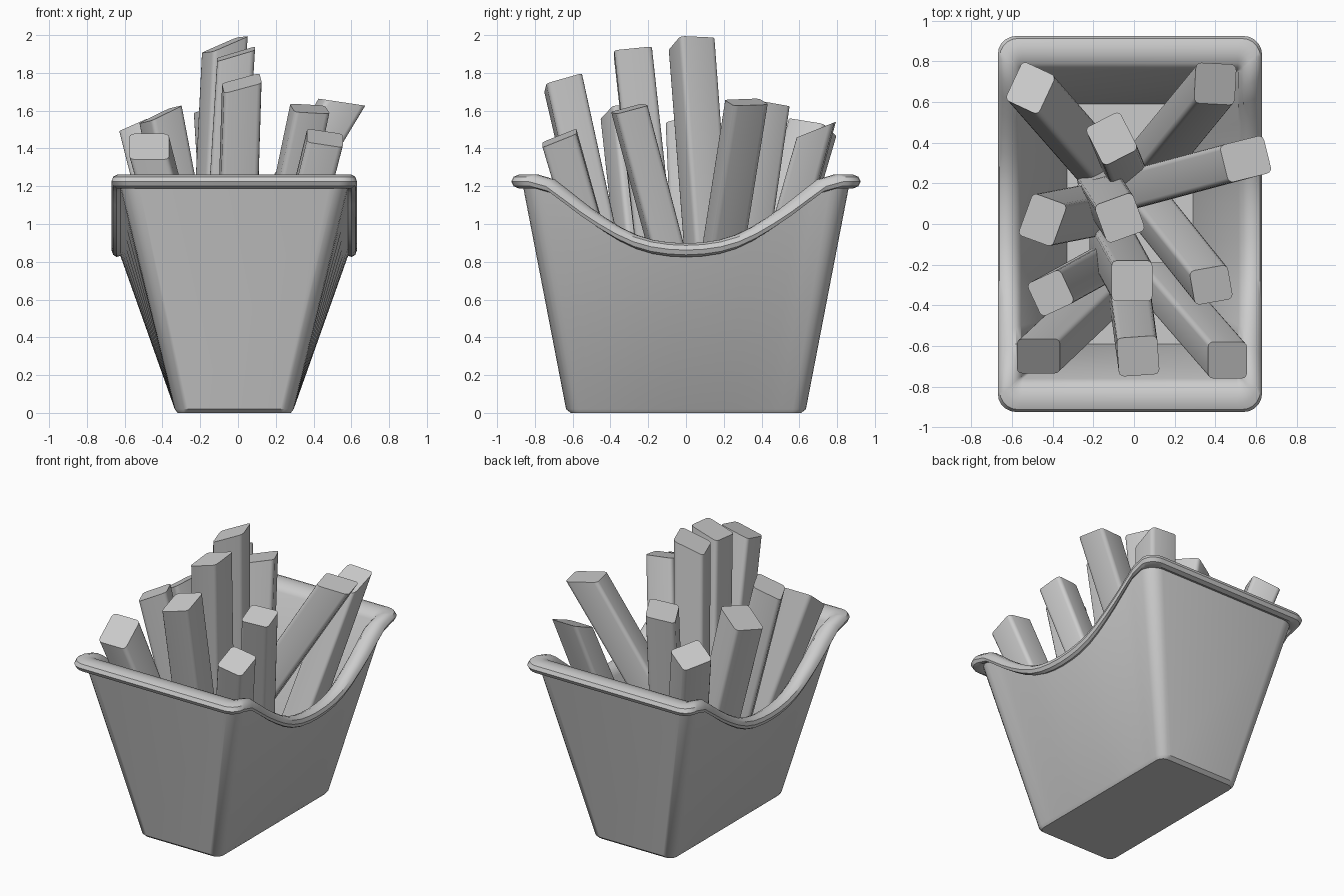
import bpy, bmesh, math
from mathutils import Matrix, Vector

if "Cube" in bpy.data.objects:
    bpy.data.objects.remove(bpy.data.objects["Cube"])

CX = -0.02  # container centre in x


def finish(bm, name, angle):
    bmesh.ops.recalc_face_normals(bm, faces=bm.faces)
    me = bpy.data.meshes.new(name)
    bm.to_mesh(me)
    bm.free()
    ob = bpy.data.objects.new(name, me)
    bpy.context.collection.objects.link(ob)
    bpy.ops.object.select_all(action='DESELECT')
    ob.select_set(True)
    bpy.context.view_layer.objects.active = ob
    bpy.ops.object.shade_smooth_by_angle(angle=math.radians(angle))
    return ob


# Height of the scooped rim along the long sides
RIM = [(0, .862), (.11, .867), (.22, .885), (.32, .92), (.4, .962), (.5, 1.022),
       (.6, 1.09), (.7, 1.168), (.77, 1.215), (.82, 1.225), (2, 1.225)]


def rim_z(y):
    y = abs(y)
    for (a, za), (b, zb) in zip(RIM, RIM[1:]):
        if y <= b:
            return za + (zb - za) * (y - a) / (b - a)


# Rounded rectangle ring: follow = 1 follows the scooped rim, 0 stays level
def ring(bm, hx, hy, r, z, follow, arc=5, side=18):
    pts = []
    for k, (sx, sy) in enumerate([(1, 1), (-1, 1), (-1, -1), (1, -1)]):
        for i in range(arc + 1):
            a = math.pi / 2 * (k + i / arc)
            pts.append((sx * (hx - r) + r * math.cos(a), sy * (hy - r) + r * math.sin(a), .84))
        if k in (1, 3):  # long sides
            for i in range(1, side):
                t = 1 - 2 * i / side
                if k == 3:
                    t = -t
                pts.append((-hx if k == 1 else hx, t * (hy - r), t * .84))
    return [bm.verts.new((x + CX, y, z + follow * rim_z(u))) for x, y, u in pts]


# Container: outer wall, rolled rim and inner wall in one loft
bm = bmesh.new()
profile = [(.30, .61, .05, 0, 0), (.315, .635, .07, .02, 0),
           (.603, .862, .10, -.03, 1),
           (.622, .885, .09, -.037, 1), (.641, .913, .09, -.025, 1), (.65, .925, .09, 0, 1),
           (.641, .913, .09, .025, 1), (.62, .885, .09, .036, 1), (.59, .84, .06, .036, 1),
           (.56, .79, .03, .022, 1), (.535, .76, .01, -.01, 1),
           (.31, .59, .01, .06, 0)]
rings = [ring(bm, *p) for p in profile]
for a, b in zip(rings, rings[1:]):
    n = len(a)
    for i in range(n):
        bm.faces.new((a[i], a[(i + 1) % n], b[(i + 1) % n], b[i]))
bm.faces.new(rings[0])
bm.faces.new(rings[-1])
finish(bm, "container", 35)


# Fry: leaning square bar with rounded long edges and a slanted cut end
def fry(i, base, top, yaw, slope, wx=.2, wy=.2):
    bm = bmesh.new()
    rot = Matrix.Rotation(math.radians(yaw), 3, 'Z')
    loops = []
    for c, s in ((Vector(base), (0, 0)), (Vector(top), slope)):
        loop = []
        for x, y in ((-1, -1), (1, -1), (1, 1), (-1, 1)):
            d = rot @ Vector((x * wx / 2, y * wy / 2, 0))
            d.z = s[0] * d.x + s[1] * d.y
            loop.append(bm.verts.new(c + d))
        loops.append(loop)
    lo, hi = loops
    for k in range(4):
        j = (k + 1) % 4
        bm.faces.new((lo[k], lo[j], hi[j], hi[k]))
    bm.faces.new(lo)
    bm.faces.new(hi)
    bmesh.ops.recalc_face_normals(bm, faces=bm.faces)
    edges = [bm.edges.get((lo[k], hi[k])) for k in range(4)]
    bmesh.ops.bevel(bm, geom=edges, offset=.025, segments=3, profile=.5, affect='EDGES')
    finish(bm, "fry_%02d" % i, 40)


# base point, top centre, yaw, slant of the cut end (x, y), optional widths
fries = [
    # back row
    ((-.16, .27, .1), (-.51, .67, 1.51), -25, (.3, -.3), .18, .21),
    ((.08, .3, .1), (.40, .69, 1.50), -3, (0, .4), .2, .2),
    ((-.16, .13, .45), (.55, .32, 1.645), 14, (-.15, 0), .22, .19),
    ((-.02, .2, .1), (-.11, .42, 1.62), 27, (.25, -.05), .19, .21),
    # tall middle row
    ((-.16, .17, .1), (-.07, .03, 1.95), 20, (.4, .1), .2, .2),
    ((-.12, -.08, .1), (-.01, -.28, 1.90), 0, (.3, .1), .2, .2),
    ((-.03, -.28, .1), (.02, -.65, 1.745), 4, (.25, .3), .2, .19),
    # sides
    ((-.14, .08, .1), (-.45, .02, 1.51), -20, (.6, 0), .18, .22),
    ((-.12, -.18, .1), (-.41, -.34, 1.58), 25, (.45, .1), .18, .18),
    ((.06, .1, .1), (.38, -.3, 1.61), 10, (-.1, .25), .19, .17),
    # front row
    ((-.12, -.32, .1), (-.47, -.65, 1.41), 0, (0, .8), .21, .17),
    ((.12, -.28, .1), (.46, -.67, 1.455), 0, (-.15, .4), .19, .18),
]
for i, f in enumerate(fries):
    fry(i + 1, *f)
